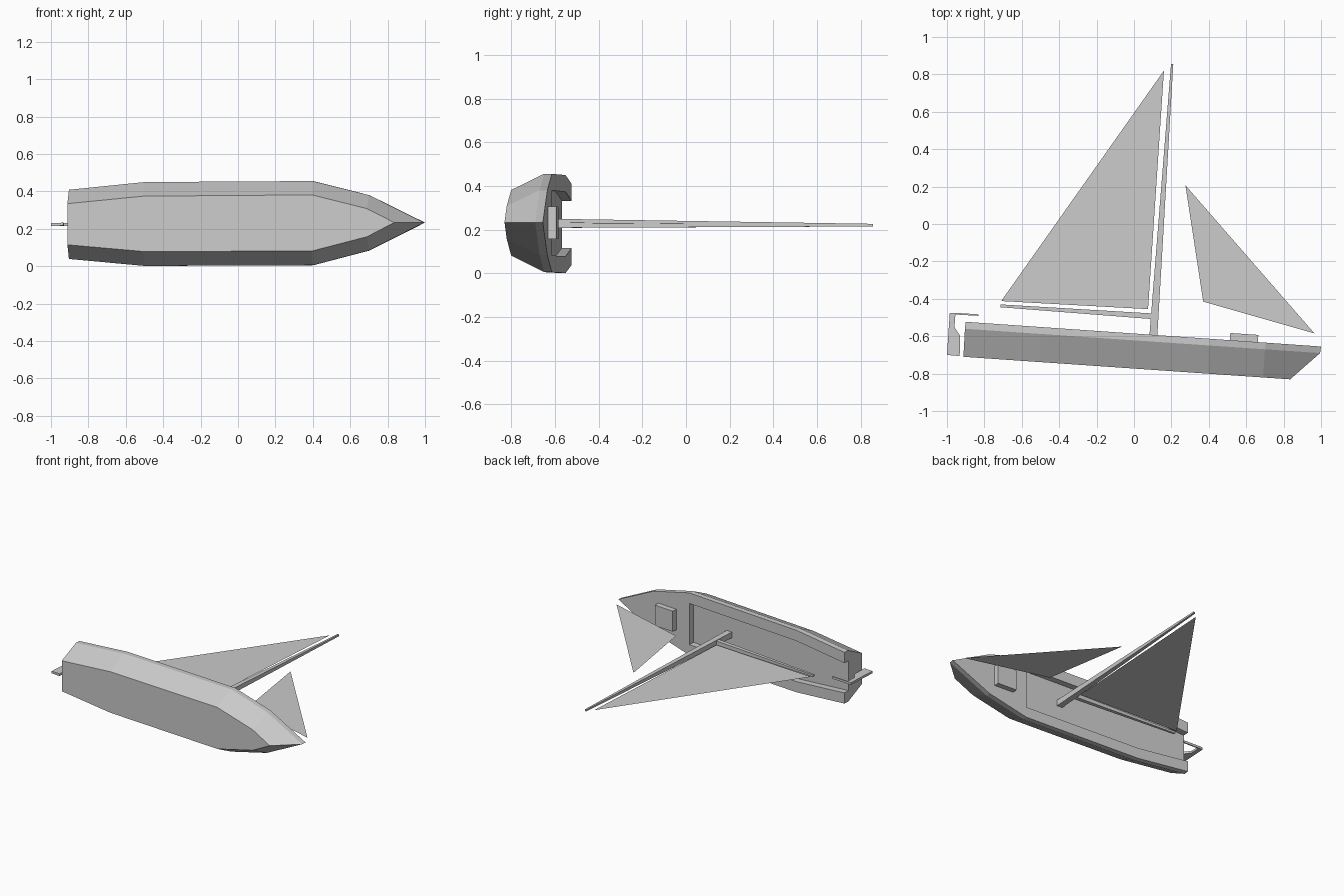
import bpy, bmesh

cube = bpy.data.objects.get("Cube")
if cube:
    bpy.data.objects.remove(cube, do_unlink=True)

# single flat grey
grey = bpy.data.materials.new("plain_grey")
grey.use_nodes = True
grey.diffuse_color = (0.6, 0.6, 0.6, 1)
grey.node_tree.nodes["Principled BSDF"].inputs["Base Color"].default_value = (0.6, 0.6, 0.6, 1)


def mid_z(x, y):
    """Height of the boat's centre plane (boat lies on its side, mast along +y)."""
    return 0.2285 + 0.0047 * x - 0.006 * (y + 0.6)


def finish(name, bm, closed=True):
    if closed:
        bmesh.ops.recalc_face_normals(bm, faces=bm.faces)
    mesh = bpy.data.meshes.new(name)
    bm.to_mesh(mesh)
    bm.free()
    mesh.materials.append(grey)
    ob = bpy.data.objects.new(name, mesh)
    bpy.context.collection.objects.link(ob)
    return ob


def slab(name, outline, half):
    """Prism around the centre plane; half is one thickness or one per point."""
    if not isinstance(half, (list, tuple)):
        half = [half] * len(outline)
    bm = bmesh.new()
    lo, hi = [[bm.verts.new((x, y, mid_z(x, y) + s * h)) for (x, y), h in zip(outline, half)]
              for s in (-1, 1)]
    bm.faces.new(lo[::-1])
    bm.faces.new(hi)
    n = len(outline)
    for i in range(n):
        j = (i + 1) % n
        bm.faces.new((lo[i], lo[j], hi[j], hi[i]))
    return finish(name, bm)


def sail(name, corners):
    bm = bmesh.new()
    bm.faces.new([bm.verts.new((x, y, mid_z(x, y))) for x, y in corners])
    return finish(name, bm, closed=False)


# ---- hull: flat bottom, flared sides, upright top strake, open-stern cockpit ----
# each line: stations (x, half width), y at the stern, slope towards the bow
LINES = {
    "bottom": ([(-0.912, 0.11), (-0.505, 0.148), (0.395, 0.15), (0.69, 0.075), (0.835, 0)], -0.71, -0.069),
    "sheer": ([(-0.904, 0.185), (-0.5, 0.224), (0.4, 0.225), (0.7, 0.148), (0.995, 0)], -0.56, -0.0685),
    "top": ([(-0.9, 0.185), (-0.497, 0.224), (0.403, 0.225), (0.703, 0.148), (1.0, 0)], -0.523, -0.0695),
    "rim": ([(-0.9, 0.108), (-0.497, 0.147), (0.403, 0.149)], -0.523, -0.0695),
    "floor": ([(-0.903, 0.108), (-0.5, 0.147), (0.4, 0.149)], -0.568, -0.0695),
}
bm = bmesh.new()
P = {}
for key, (stations, y0, slope) in LINES.items():
    for i, (x, w) in enumerate(stations):
        y = y0 + slope * (x - stations[0][0])
        z = mid_z(x, y)
        P[key, i, 1] = bm.verts.new((x, y, z + w))
        P[key, i, -1] = bm.verts.new((x, y, z - w)) if w else P[key, i, 1]


def face(*keys):
    verts = list(dict.fromkeys(P[k] for k in keys))
    bm.faces.new(verts)


def strip(a, b, sa, sb, i):
    face((a, i, sa), (a, i + 1, sa), (b, i + 1, sb), (b, i, sb))


for i in range(4):
    strip("bottom", "bottom", -1, 1, i)
    for s in (-1, 1):
        strip("bottom", "sheer", s, s, i)
        strip("sheer", "top", s, s, i)
        if i < 2:                                   # side decks and cockpit walls
            strip("top", "rim", s, s, i)
            strip("rim", "floor", s, s, i)
    if i < 2:
        strip("floor", "floor", -1, 1, i)
# cockpit front wall and foredeck
face(("rim", 2, -1), ("rim", 2, 1), ("floor", 2, 1), ("floor", 2, -1))
face(("top", 2, -1), ("rim", 2, -1), ("rim", 2, 1), ("top", 2, 1), ("top", 3, 1), ("top", 3, -1))
face(("top", 3, -1), ("top", 3, 1), ("top", 4, 1))
# transom with the cockpit notch
ORDER = ["bottom", "sheer", "top", "rim", "floor"]
face(*[(k, 0, 1) for k in ORDER], *[(k, 0, -1) for k in reversed(ORDER)])
finish("hull", bm)

# ---- deck hatch ----
slab("hatch", [(0.51, -0.65), (0.66, -0.66), (0.665, -0.593), (0.515, -0.583)], 0.074)

# ---- spars ----
slab("mast", [(0.079, -0.64), (0.122, -0.643), (0.21, 0.855), (0.198, 0.856)],
     [0.021, 0.021, 0.006, 0.006])
slab("boom", [(-0.715, -0.445), (0.092, -0.508), (0.094, -0.478), (-0.714, -0.43)],
     [0.007, 0.015, 0.015, 0.007])

# ---- sails ----
sail("main_sail", [(0.16, 0.82), (-0.71, -0.412), (0.075, -0.455)])
sail("jib_sail", [(0.275, 0.207), (0.37, -0.415), (0.965, -0.585)])

# ---- rudder and tiller ----
slab("rudder", [(-1.0, -0.70), (-0.932, -0.706), (-0.929, -0.598), (-0.96, -0.552),
                (-0.955, -0.484), (-0.985, -0.476)], 0.008)
slab("tiller", [(-0.955, -0.484), (-0.832, -0.491), (-0.831, -0.483), (-0.955, -0.475),
                (-0.985, -0.476)], 0.008)
